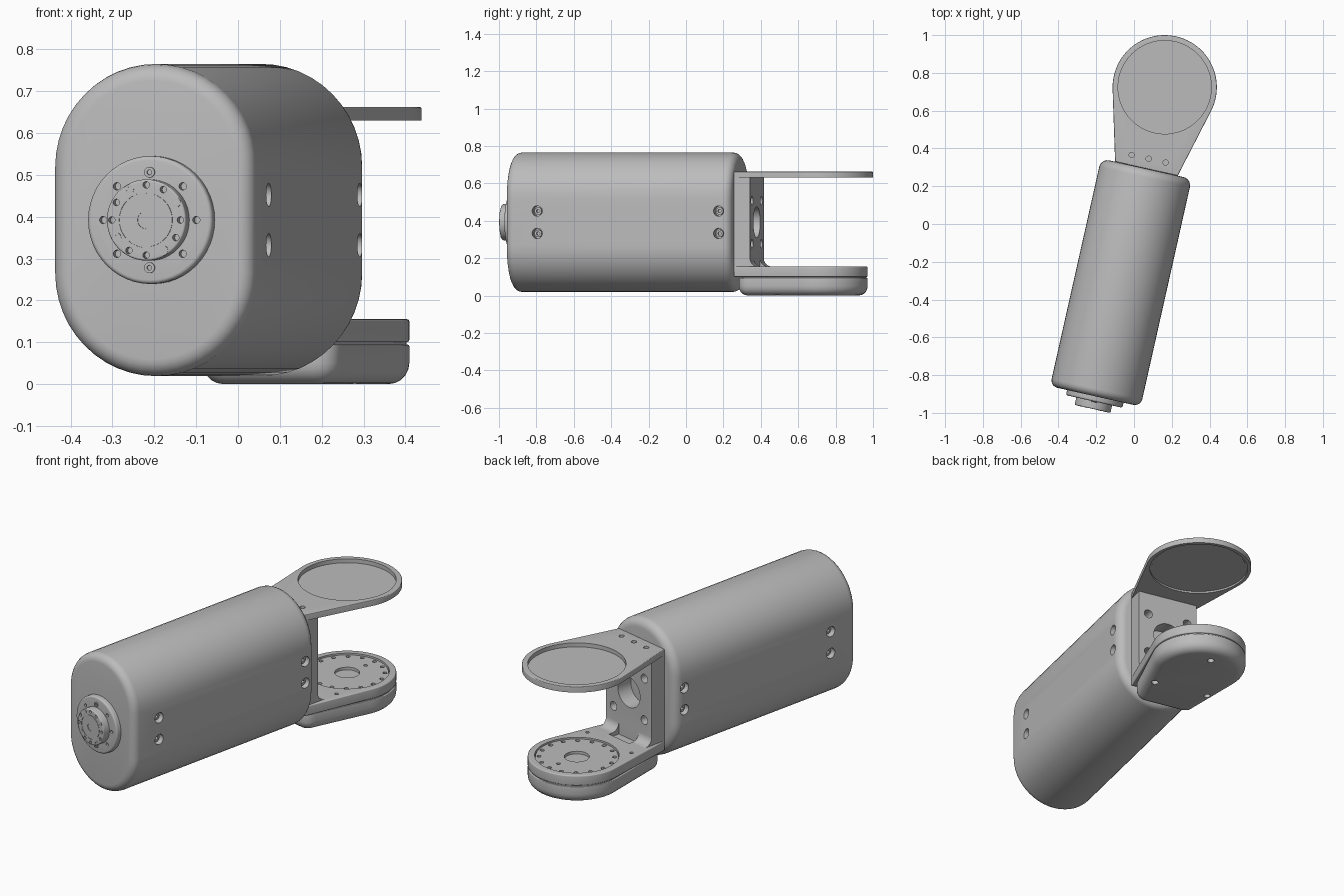
import bpy, bmesh
from math import sin, cos, pi, atan2, acos, hypot, radians

cube = bpy.data.objects.get("Cube")
if cube:
    bpy.data.objects.remove(cube, do_unlink=True)

grey = bpy.data.materials.new("machined grey")
grey.use_nodes = True
grey.diffuse_color = (0.5, 0.5, 0.5, 1)
grey.node_tree.nodes["Principled BSDF"].inputs["Base Color"].default_value = (0.5, 0.5, 0.5, 1)

YAW = radians(-12.65)     # the whole arm is turned about z
MID = 0.392               # height of the arm's axis
PIVOT = 0.742             # distance of the joint along the arm
AXES = {"x": lambda a, b, t: (t, a, b),
        "y": lambda a, b, t: (a, t, b),
        "z": lambda a, b, t: (a, b, t)}


def arc(a, b, r, start, end, n):
    return [(a + r * cos(start + (end - start) * i / n),
             b + r * sin(start + (end - start) * i / n)) for i in range(n + 1)]


def circle(a, b, r, n=32):
    return arc(a, b, r, 0, 2 * pi, n)[:-1]


def rect(a0, a1, b0, b1):
    return [(a0, b0), (a1, b0), (a1, b1), (a0, b1)]


def prism(outline, axis, lo, hi, bevel_lo=0, bevel_hi=0):
    """Extruded outline with optional rounding of either end."""
    return outline, axis, lo, hi, bevel_lo, bevel_hi


def rod(axis, a, b, r, lo, hi, n=20):
    return prism(circle(a, b, r, n), axis, lo, hi)


def make(name, prisms):
    me = bpy.data.meshes.new(name)
    for outline, axis, lo, hi, bevel_lo, bevel_hi in prisms:
        bm = bmesh.new()
        place = AXES[axis]
        ends = [[bm.verts.new(place(a, b, t)) for a, b in outline] for t in (lo, hi)]
        caps = [bm.faces.new(ring) for ring in ends]
        n = len(outline)
        for i in range(n):
            j = (i + 1) % n
            bm.faces.new((ends[0][i], ends[0][j], ends[1][j], ends[1][i]))
        bmesh.ops.recalc_face_normals(bm, faces=bm.faces)
        rims = [(list(cap.edges), w) for cap, w in zip(caps, (bevel_lo, bevel_hi))]
        for edges, width in rims:
            if width:
                bmesh.ops.bevel(bm, geom=edges, offset=width, segments=5,
                                profile=0.5, affect='EDGES')
        bmesh.ops.recalc_face_normals(bm, faces=bm.faces)
        bm.from_mesh(me)
        bm.to_mesh(me)
        bm.free()
    obj = bpy.data.objects.new(name, me)
    obj.rotation_euler.z = YAW
    bpy.context.collection.objects.link(obj)
    return obj


def part(name, prisms, cuts=()):
    """Solid part with its holes cut and its shading set."""
    obj = make(name, prisms)
    if cuts:
        cutter = make(name + "_cutter", cuts)
        mod = obj.modifiers.new("holes", 'BOOLEAN')
        mod.operation, mod.solver, mod.object = 'DIFFERENCE', 'EXACT', cutter
        dg = bpy.context.evaluated_depsgraph_get()
        mesh = bpy.data.meshes.new_from_object(obj.evaluated_get(dg))
        obj.modifiers.clear()
        obj.data = mesh
        bpy.data.objects.remove(cutter, do_unlink=True)
    obj.data.materials.clear()
    obj.data.materials.append(grey)
    obj.data.shade_smooth()
    obj.data.set_sharp_from_angle(angle=radians(30))
    return obj


def paddle(r, half, base, chamfer=0):
    """Round end at the joint, tapering to a straight base."""
    dx, dy = half, base + chamfer - PIVOT
    start = atan2(dy, dx) + acos(r / hypot(dx, dy))
    pts = arc(0, PIVOT, r, start, pi - start, 64)
    pts.append((-half, base + chamfer))
    if chamfer:
        pts += arc(-half + chamfer, base + chamfer, chamfer, pi, 1.5 * pi, 5)[1:]
        pts += arc(half - chamfer, base + chamfer, chamfer, 1.5 * pi, 2 * pi, 5)[:-1]
    pts.append((half, base + chamfer))
    return pts


def bolt_circle(axis, a, b, radius, count, r, lo, hi, phase=0.0, keep=lambda i: True):
    return [rod(axis, a + radius * cos(phase + 2 * pi * i / count),
                b + radius * sin(phase + 2 * pi * i / count), r, lo, hi, 12)
            for i in range(count) if keep(i)]


# Arm housing: rounded stadium tube with screw pockets on both sides
W, H = 0.246, 0.127
stadium = arc(0, MID + H, W, 0, pi, 24) + arc(0, MID - H, W, pi, 2 * pi, 24)
spots = [(v, MID + dz) for v in (-0.76, 0.234) for dz in (-0.06, 0.06)]
pockets, heads, sockets = [], [], []
for side in (-1, 1):
    for v, z in spots:
        pockets.append(rod("x", v, z, 0.028, *sorted((side * 0.2, side * 0.3))))
        heads.append(rod("x", v, z, 0.02, *sorted((side * 0.19, side * 0.225))))
        sockets.append(rod("x", v, z, 0.01, *sorted((side * 0.21, side * 0.24)), 6))
part("arm_housing", [prism(stadium, "y", -0.935, 0.3, 0.04, 0.045)], pockets)
part("housing_screws", heads, sockets)

# Output flange and hub on the front end
is_vertical = lambda i: i in (2, 6)
is_screw = lambda i: i % 3 == 1
part("output_flange", [prism(circle(0, MID, 0.153, 48), "y", -0.963, -0.92, 0.01)],
     bolt_circle("y", 0, MID, 0.114, 8, 0.009, -1, -0.94, 0, lambda i: not is_vertical(i)))
part("output_hub", [prism(circle(0, MID, 0.097, 48), "y", -1.003, -0.95, 0.005)],
     [rod("y", 0, MID, 0.066, -1.1, -1.0, 40)]
     + bolt_circle("y", 0, MID, 0.084, 12, 0.008, -1.1, -0.98, 0, lambda i: not is_screw(i)))
part("hub_center", [rod("y", 0, MID, 0.064, -1.003, -0.99, 40)],
     [rod("y", 0, MID, 0.021, -1.1, -0.994)])
part("flange_screws",
     bolt_circle("y", 0, MID, 0.114, 8, 0.013, -0.968, -0.95, 0, is_vertical)
     + bolt_circle("y", 0, MID, 0.084, 12, 0.012, -1.004, -0.99, 0, is_screw),
     bolt_circle("y", 0, MID, 0.114, 8, 0.006, -0.98, -0.962, 0, is_vertical)
     + bolt_circle("y", 0, MID, 0.084, 12, 0.006, -1.01, -0.998, 0, is_screw))

# Fork wall bolted to the back end, with a filleted foot
HALF, BASE, INNER = 0.17, 0.3, 0.388
foot = [(BASE, 0.12), (0.43, 0.12)] + arc(0.433, 0.2, 0.045, 1.5 * pi, pi, 6)
foot += [(INNER, 0.63), (BASE, 0.63)]
slot = prism(rect(-0.075, 0.075, INNER, 0.455), "z", 0.135, 0.3)
wall_holes = [rod("y", 0, MID, 0.083, 0.25, 0.5, 32)]
wall_holes += [rod("y", su * 0.115, MID + sz * 0.115, 0.024, 0.25, 0.5)
               for su in (-1, 1) for sz in (-1, 1)]
part("fork_wall", [prism(foot, "x", -HALF, HALF)], wall_holes + [slot])

# Upper ring plate
part("upper_ring", [prism(paddle(0.276, HALF, BASE), "z", 0.63, 0.662, 0, 0.004)],
     [prism(circle(0, PIVOT, 0.247, 64), "z", 0.639, 0.7),
      prism(circle(0, PIVOT, 0.258, 64), "z", 0.6, 0.64)]
     + [rod("z", u, 0.354, 0.014, 0.6, 0.7) for u in (-0.092, 0, 0.092)])

# Lower plate with the recess for the joint disc
part("lower_plate", [prism(paddle(0.247, HALF, BASE), "z", 0.1, 0.155, 0.006, 0.006)],
     [prism(circle(0, PIVOT, 0.212, 64), "z", 0.13, 0.3), slot]
     + [rod("z", u, 0.52, 0.01, 0.12, 0.3) for u in (-0.165, 0.165)])
part("joint_disc", [prism(circle(0, PIVOT, 0.209, 64), "z", 0.125, 0.147)],
     [rod("z", 0, PIVOT, 0.063, 0.132, 0.3, 32), rod("z", 0, PIVOT + 0.125, 0.01, 0.132, 0.3)]
     + bolt_circle("z", 0, PIVOT, 0.19, 16, 0.011, 0.132, 0.3, pi / 16 + YAW * -1))

# Lower cover with rounded underside, and the seam above it
part("cover_seam", [prism(paddle(0.24, 0.16, 0.34, 0.03), "z", 0.08, 0.11)])
part("lower_cover", [prism(paddle(0.247, HALF, 0.315, 0.06), "z", 0, 0.094, 0.05, 0.004)],
     [rod("z", u, v, 0.018, -0.1, 0.05) for u, v in ((-0.155, 0.54), (0.155, 0.54), (0, 0.88))])
